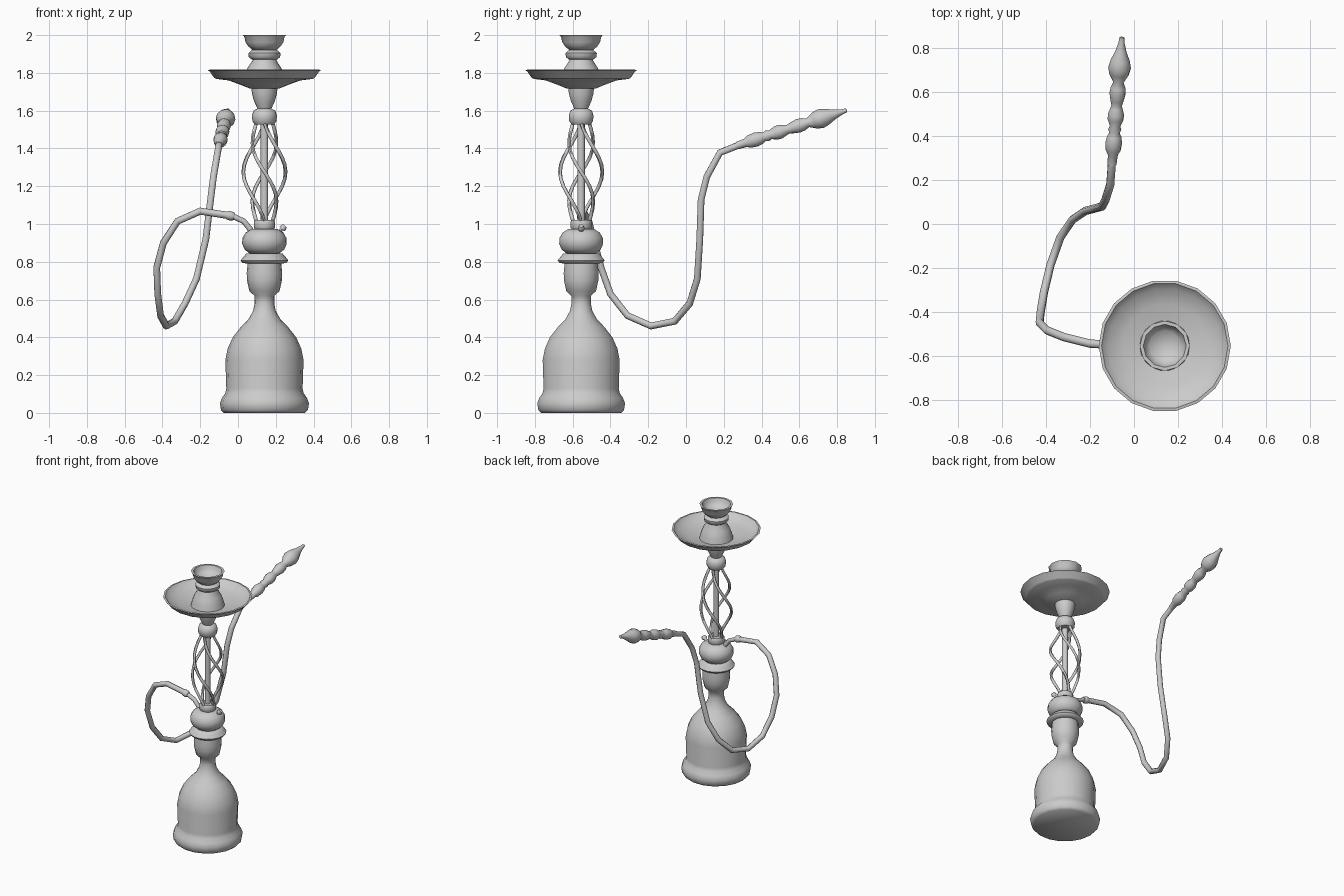
import bpy, bmesh, math
from mathutils import Vector

AXIS = Vector((0.14, -0.555, 0))


def lathe(name, profile, segs=18, origin=AXIS, direction=(0, 0, 1), angle=50):
    """Revolve (radius, height) pairs about a line through origin."""
    rot = Vector((0, 0, 1)).rotation_difference(Vector(direction))
    bm = bmesh.new()
    rings = []
    for r, h in profile:
        if r == 0:
            rings.append([bm.verts.new(origin + rot @ Vector((0, 0, h)))])
        else:
            rings.append([bm.verts.new(origin + rot @ Vector(
                (r * math.cos(math.tau * i / segs), r * math.sin(math.tau * i / segs), h)))
                for i in range(segs)])
    for a, b in zip(rings, rings[1:]):
        for i in range(segs):
            j = (i + 1) % segs
            if len(a) == 1:
                bm.faces.new((a[0], b[j], b[i]))
            elif len(b) == 1:
                bm.faces.new((a[i], a[j], b[0]))
            else:
                bm.faces.new((a[i], a[j], b[j], b[i]))
    bmesh.ops.recalc_face_normals(bm, faces=bm.faces)
    me = bpy.data.meshes.new(name)
    bm.to_mesh(me)
    bm.free()
    ob = bpy.data.objects.new(name, me)
    bpy.context.collection.objects.link(ob)
    smooth(ob, angle)
    return ob


def smooth(ob, angle):
    bpy.ops.object.select_all(action='DESELECT')
    ob.select_set(True)
    bpy.context.view_layer.objects.active = ob
    bpy.ops.object.shade_smooth_by_angle(angle=math.radians(angle))


def tube(name, points, radius, res=2):
    """Round pipe through points, converted to a mesh."""
    cu = bpy.data.curves.new(name, 'CURVE')
    cu.dimensions = '3D'
    cu.bevel_depth = radius
    cu.bevel_resolution = res
    cu.use_fill_caps = True
    sp = cu.splines.new('POLY')
    sp.points.add(len(points) - 1)
    for p, co in zip(sp.points, points):
        p.co = (*co, 1)
    ob = bpy.data.objects.new(name, cu)
    bpy.context.collection.objects.link(ob)
    bpy.ops.object.select_all(action='DESELECT')
    ob.select_set(True)
    bpy.context.view_layer.objects.active = ob
    bpy.ops.object.convert(target='MESH')
    smooth(bpy.context.object, 60)


# Water vase
lathe("vase", [(0, 0), (0.215, 0), (0.23, 0.015), (0.236, 0.05), (0.225, 0.08), (0.207, 0.105),
               (0.202, 0.13), (0.207, 0.28), (0.195, 0.34), (0.168, 0.40), (0.125, 0.455),
               (0.085, 0.495), (0.06, 0.54), (0.052, 0.58), (0.053, 0.62), (0.08, 0.645),
               (0.092, 0.70), (0.094, 0.74), (0.088, 0.80), (0, 0.80)])

# Flange, rounded hub and collar above the vase
lathe("flange", [(0, 0.79), (0.09, 0.79), (0.118, 0.795), (0.126, 0.808), (0.108, 0.83),
                 (0.095, 0.845), (0, 0.845)])
lathe("hub", [(0, 0.84), (0.08, 0.845), (0.105, 0.865), (0.118, 0.895), (0.117, 0.925),
              (0.1, 0.955), (0.07, 0.973), (0, 0.975)])
lathe("collar", [(0, 0.965), (0.048, 0.968), (0.056, 0.98), (0.056, 1.012), (0.05, 1.022), (0, 1.022)])

# Central stem and upper knob
lathe("stem", [(0.02, 1.01), (0.02, 1.54)], 10)
lathe("knob", [(0, 1.525), (0.052, 1.528), (0.064, 1.545), (0.066, 1.575), (0.058, 1.60),
               (0.035, 1.612), (0, 1.612)])

# Four twisted decorative rods around the stem
N = 14
for k in range(4):
    pts = []
    for i in range(N + 1):
        t = i / N
        r = 0.042 + 0.07 * math.sin(math.pi * t) ** 1.2
        a = k * math.pi / 2 + math.pi * t
        pts.append(AXIS + Vector((r * math.cos(a), r * math.sin(a), 1.54 - 0.53 * t)))
    tube(f"twisted_rod_{k + 1}", pts, 0.01, 1)

# Cone under the tray, tray and cone above it
lathe("lower_cone", [(0, 1.605), (0.034, 1.605), (0.055, 1.65), (0.066, 1.69), (0.07, 1.73), (0, 1.73)])
lathe("ash_tray", [(0, 1.715), (0.08, 1.718), (0.13, 1.738), (0.19, 1.76), (0.255, 1.768),
                   (0.267, 1.775), (0.29, 1.808), (0.301, 1.815), (0.288, 1.817),
                   (0.26, 1.785), (0.19, 1.77), (0.1, 1.745), (0, 1.74)])
lathe("upper_cone", [(0.115, 1.745), (0.105, 1.785), (0.09, 1.825), (0.064, 1.865), (0.06, 1.885), (0, 1.885)])

# Ring and open bowl
lathe("bowl_ring", [(0, 1.868), (0.065, 1.87), (0.083, 1.883), (0.085, 1.905), (0.066, 1.921), (0, 1.923)], 14)
lathe("bowl", [(0, 1.918), (0.062, 1.92), (0.085, 1.94), (0.1, 1.962), (0.106, 1.99), (0.114, 2.0),
               (0.098, 2.0), (0.09, 1.975), (0.07, 1.95), (0, 1.94)], 12)

# Release valve
tube("valve_pipe", [(0.20, -0.555, 0.94), (0.225, -0.555, 0.965), (0.242, -0.555, 0.985)], 0.011, 1)
lathe("valve_cap", [(0, 0), (0.017, 0), (0.018, 0.012), (0.012, 0.024), (0, 0.025)], 8,
      Vector((0.232, -0.555, 0.973)), (0.7, 0, 0.7))

# Hose: narrow outlet, connector, long flexible run
tube("hose_outlet", [(0.08, -0.555, 0.93), (0.063, -0.555, 0.975), (0.03, -0.555, 1.015),
                     (-0.03, -0.555, 1.042)], 0.015)
lathe("hose_connector", [(0, 0), (0.018, 0), (0.024, 0.01), (0.024, 0.032), (0.018, 0.045), (0, 0.045)], 10,
      Vector((-0.02, -0.555, 1.038)), (-1, 0, 0.25))
tube("hose", [(-0.03, -0.555, 1.042), (-0.2, -0.545, 1.068), (-0.32, -0.515, 1.015),
              (-0.395, -0.485, 0.9), (-0.43, -0.45, 0.77), (-0.425, -0.4, 0.63),
              (-0.41, -0.31, 0.515), (-0.38, -0.185, 0.46), (-0.335, -0.06, 0.485),
              (-0.28, 0.02, 0.58), (-0.22, 0.06, 0.71), (-0.17, 0.073, 0.92),
              (-0.145, 0.08, 1.13), (-0.13, 0.11, 1.25), (-0.108, 0.18, 1.378),
              (-0.1, 0.29, 1.422)], 0.019)

# Turned mouthpiece, profile given as (radius, y position)
tip = Vector((-0.055, 0.85, 1.602))
base = Vector((-0.1, 0.27, 1.415))
scale = (tip - base).length / (tip.y - base.y)
mouth = [(0, .27), (.02, .27), (.023, .315), (.034, .335), (.038, .37), (.032, .4), (.024, .415),
         (.03, .43), (.024, .447), (.036, .475), (.037, .5), (.028, .527), (.024, .54), (.03, .56),
         (.037, .595), (.034, .62), (.024, .645), (.044, .68), (.052, .712), (.044, .745),
         (.026, .785), (.014, .825), (.011, .85), (0, .85)]
lathe("mouthpiece", [(r, (y - base.y) * scale) for r, y in mouth], 12, base, tip - base)
